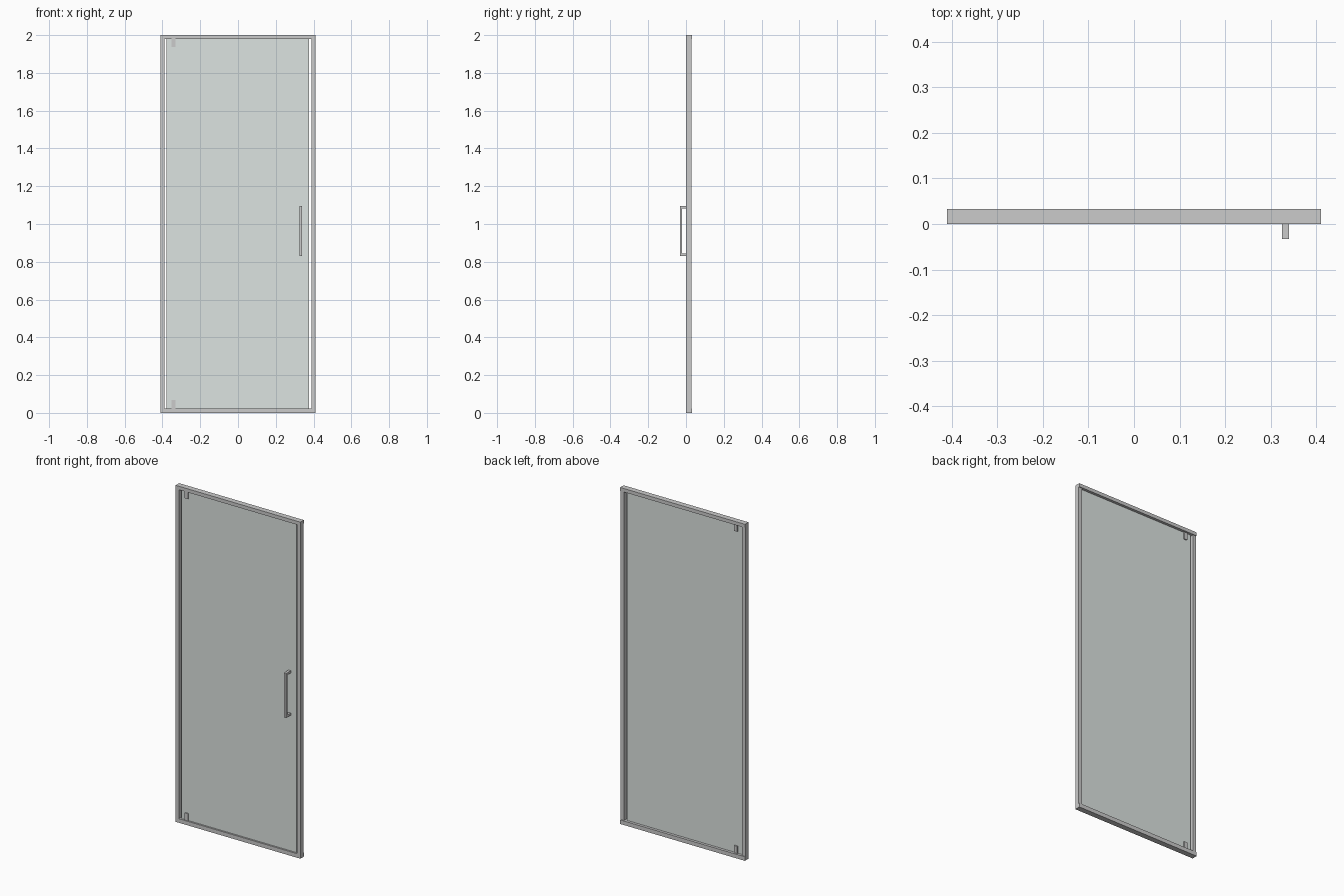
import bpy
import bmesh
from mathutils import Matrix, Vector

if "Cube" in bpy.data.objects:
    bpy.data.objects.remove(bpy.data.objects["Cube"])


def box(name, x, y, z, mat=None):
    """Axis-aligned box from (min, max) ranges."""
    bm = bmesh.new()
    bmesh.ops.create_cube(bm, size=1)
    lo, hi = Vector((x[0], y[0], z[0])), Vector((x[1], y[1], z[1]))
    m = Matrix.Translation((lo + hi) / 2) @ Matrix.Diagonal((*(hi - lo), 1))
    bm.transform(m)
    me = bpy.data.meshes.new(name)
    bm.to_mesh(me)
    bm.free()
    ob = bpy.data.objects.new(name, me)
    bpy.context.collection.objects.link(ob)
    if mat:
        me.materials.append(mat)
    return ob


glass = bpy.data.materials.new("pale_glass")
glass.diffuse_color = (0.72, 0.77, 0.75, 1)
glass.use_nodes = True
glass.node_tree.nodes["Principled BSDF"].inputs["Base Color"].default_value = glass.diffuse_color

# Rails across the full width, slightly deeper than the posts
box("top_rail", (-0.41, 0.41), (0, 0.033), (1.979, 2.0))
box("bottom_rail", (-0.41, 0.41), (0, 0.033), (0, 0.024))

# Side posts between the rails
box("left_post", (-0.41, -0.389), (0, 0.028), (0.024, 1.979))
box("right_post", (0.388, 0.41), (0, 0.028), (0.024, 1.979))

# Glass panel, with an open gap beside each post
box("glass_panel", (-0.379, 0.377), (0.010, 0.017), (0.024, 1.979), glass)

# Pivot hinges clamping the glass on both sides
for name, z in (("top_hinge", (1.937, 1.979)), ("bottom_hinge", (0.024, 0.067))):
    box(name, (-0.353, -0.332), (0.004, 0.023), z)

# Pull handle: an extruded C profile in the y-z plane
profile = [(0.010, 0.83), (-0.033, 0.83), (-0.033, 1.095), (0.010, 1.095),
           (0.010, 1.081), (-0.020, 1.081), (-0.020, 0.844), (0.010, 0.844)]
bm = bmesh.new()
face = bm.faces.new([bm.verts.new((0.325, y, z)) for y, z in profile])
ext = bmesh.ops.extrude_face_region(bm, geom=[face], use_keep_orig=True)
bmesh.ops.translate(bm, vec=(0.015, 0, 0),
                    verts=[g for g in ext["geom"] if isinstance(g, bmesh.types.BMVert)])
bmesh.ops.recalc_face_normals(bm, faces=bm.faces)
me = bpy.data.meshes.new("pull_handle")
bm.to_mesh(me)
bm.free()
bpy.context.collection.objects.link(bpy.data.objects.new("pull_handle", me))
